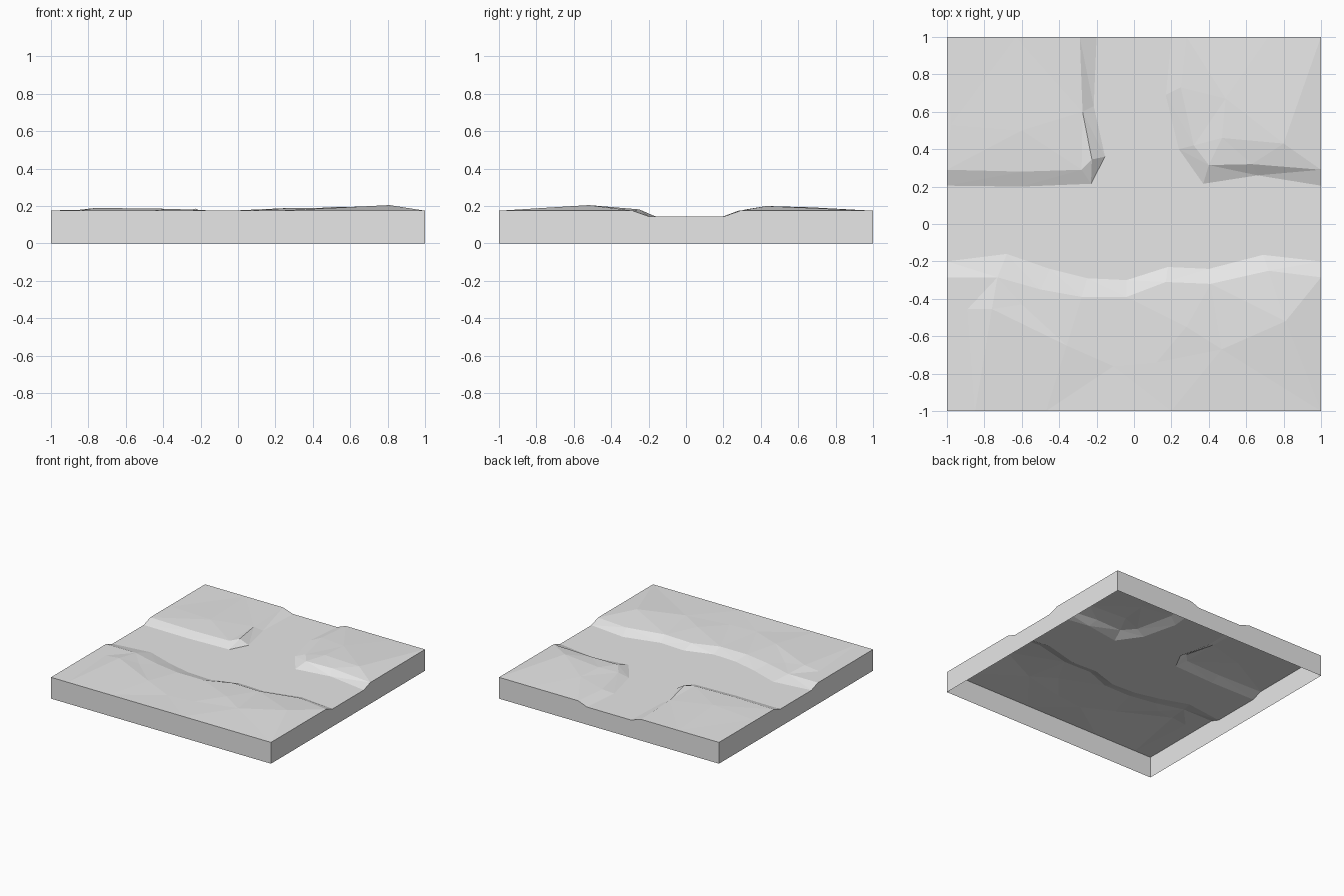
import bpy
import bmesh
from mathutils import Vector
from mathutils.geometry import delaunay_2d_cdt

cube = bpy.data.objects.get("Cube")
if cube:
    bpy.data.objects.remove(cube, do_unlink=True)

BED, RIM = 0.145, 0.175

stone = bpy.data.materials.new("plain_grey")
stone.use_nodes = True
stone.diffuse_color = (0.8, 0.8, 0.8, 1)
stone.node_tree.nodes["Principled BSDF"].inputs["Base Color"].default_value = (0.8, 0.8, 0.8, 1)

points, creases = [], []


def add_line(height, line):
    """Add a crease line running at one height."""
    start = len(points)
    points.extend(Vector((x, y, height)) for x, y in line)
    creases.extend((i, i + 1) for i in range(start, len(points) - 1))


def add_hills(hills):
    """Add loose points that shape the ground beside the channel."""
    points.extend(Vector(hill) for hill in hills)


# South bank of the channel: foot, then rim
add_line(BED, [(-1, -.2), (-.68, -.16), (-.45, -.24), (-.25, -.29), (-.04, -.3),
               (.18, -.23), (.4, -.24), (.69, -.165), (1, -.2)])
add_line(RIM, [(-1, -.285), (-.73, -.285), (-.5, -.35), (-.28, -.39), (-.04, -.39),
               (.17, -.31), (.41, -.32), (.72, -.25), (1, -.285)])

# North-west bank, turning into the side branch
add_line(BED, [(-1, .205), (-.6, .2), (-.23, .215), (-.155, .36), (-.215, .63), (-.2, 1)])
add_line(RIM, [(-1, .29), (-.6, .28), (-.28, .29), (-.225, .345), (-.275, .6), (-.29, 1)])

# North-east bank, turning into the side branch
add_line(BED, [(1, .205), (.66, .26), (.37, .215), (.24, .4), (.17, .69), (.2, 1)])
add_line(RIM, [(1, .29), (.63, .32), (.4, .315), (.32, .42), (.25, .73), (.28, 1)])

# Raise the few rim corners that stand above the border
for x, y, z in [(-.225, .345, .186), (.63, .32, .182), (.4, .315, .18),
                (.72, -.25, .182), (.17, -.31, .178), (.41, -.32, .18)]:
    min(points, key=lambda p: (p.xy - Vector((x, y))).length).z = z

# Hills and border points
add_hills([(x, y, RIM) for x in (-1, 1) for y in (-1, 1)])
add_hills([(-.76, -.455, .19), (-.89, -.455, RIM), (-.6, -.43, .178), (-.36, -.65, .185),
           (-.11, -.76, RIM), (.12, -.74, .178), (.28, -.55, .19), (.47, -.67, .188),
           (.81, -.52, .205), (1, -.58, RIM), (.2, -1, RIM), (-.47, -1, RIM), (-.85, -1, RIM)])
add_hills([(-.98, .53, .177), (-.63, 1, RIM), (-.6, .5, .184),
           (.47, .46, .193), (.49, .67, .193), (.8, .43, .2), (.72, 1, RIM)])

# Triangulate the ground along its creases
flat, _, faces, origin, _, _ = delaunay_2d_cdt([p.xy for p in points], creases, [], 0, 1e-5)
bm = bmesh.new()
verts = [bm.verts.new((p.x, p.y, points[src[0]].z if src else RIM))
         for p, src in zip(flat, origin)]
for face in faces:
    bm.faces.new([verts[i] for i in face])
bmesh.ops.recalc_face_normals(bm, faces=bm.faces)
if sum(f.normal.z for f in bm.faces) < 0:
    bmesh.ops.reverse_faces(bm, faces=bm.faces)

# Drop the skirt walls from the border; the underside stays open
border = [e for e in bm.edges if e.is_boundary]
skirt = bmesh.ops.extrude_edge_only(bm, edges=border)["geom"]
for v in skirt:
    if isinstance(v, bmesh.types.BMVert):
        v.co.z = 0
for f in bm.faces:
    f.normal_update()
    centre = f.calc_center_median()
    if abs(f.normal.z) < 0.01 and f.normal.dot(Vector((centre.x, centre.y, 0))) < 0:
        f.normal_flip()

mesh = bpy.data.meshes.new("terrain_tile")
bm.to_mesh(mesh)
bm.free()
mesh.materials.append(stone)
bpy.context.collection.objects.link(bpy.data.objects.new("terrain_tile", mesh))
